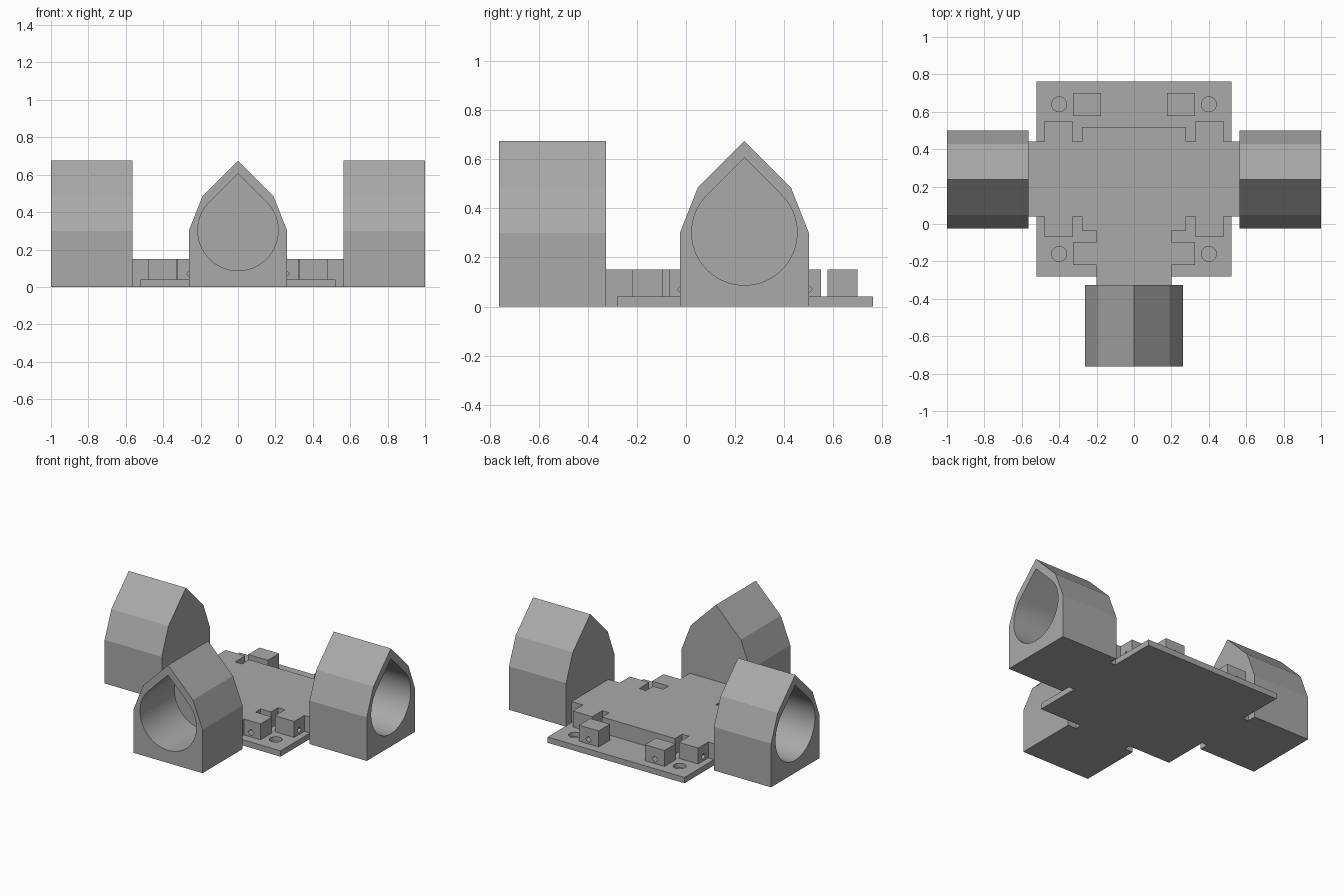
import bpy, bmesh, math
from mathutils import Matrix

if "Cube" in bpy.data.objects:
    bpy.data.objects.remove(bpy.data.objects["Cube"])

CY = 0.24          # centre of the plate in y
DECK_Z = 0.15      # top of deck and clip blocks
PLATE_Z = 0.04

grey = bpy.data.materials.new("plain grey")
grey.diffuse_color = (0.40, 0.40, 0.40, 1)
grey.use_nodes = True
grey.node_tree.nodes["Principled BSDF"].inputs["Base Color"].default_value = grey.diffuse_color


def prism(name, pts, depth, matrix=Matrix()):
    """Extrude a flat outline along local z, then place it with a matrix."""
    bm = bmesh.new()
    face = bm.faces.new([bm.verts.new((x, y, 0)) for x, y in pts])
    new = bmesh.ops.extrude_face_region(bm, geom=[face])["geom"]
    bmesh.ops.translate(bm, vec=(0, 0, depth),
                        verts=[g for g in new if isinstance(g, bmesh.types.BMVert)])
    bmesh.ops.recalc_face_normals(bm, faces=bm.faces)
    bm.transform(matrix)
    me = bpy.data.meshes.new(name)
    bm.to_mesh(me)
    bm.free()
    me.materials.append(grey)
    ob = bpy.data.objects.new(name, me)
    bpy.context.collection.objects.link(ob)
    return ob


def box(name, x0, x1, y0, y1, z0, z1):
    return prism(name, [(x0, y0), (x1, y0), (x1, y1), (x0, y1)], z1 - z0,
                 Matrix.Translation((0, 0, z0)))


def combine(target, tool, operation):
    """Apply a boolean and remove the tool object."""
    mod = target.modifiers.new("boolean", 'BOOLEAN')
    mod.operation, mod.solver, mod.object = operation, 'EXACT', tool
    bpy.context.view_layer.objects.active = target
    bpy.ops.object.modifier_apply(modifier=mod.name)
    bpy.data.objects.remove(tool)


def smooth(ob):
    bpy.ops.object.select_all(action='DESELECT')
    ob.select_set(True)
    bpy.context.view_layer.objects.active = ob
    bpy.ops.object.shade_smooth_by_angle(angle=math.radians(20))


def circle(x, y, r, n):
    return [(x + r * math.cos(2 * math.pi * i / n), y + r * math.sin(2 * math.pi * i / n))
            for i in range(n)]


# Base plate with the raised T-shaped deck
base = box("base_plate", -0.522, 0.522, CY - 0.522, CY + 0.522, 0, PLATE_Z)
half = [(0.20, -0.326), (0.20, -0.22), (0.326, -0.22), (0.326, -0.095), (0.20, -0.095),
        (0.20, CY - 0.278), (0.278, CY - 0.278), (0.278, CY - 0.20), (0.33, CY - 0.20),
        (0.33, CY - 0.31), (0.478, CY - 0.31), (0.478, CY - 0.20), (0.565, CY - 0.20),
        (0.565, CY + 0.20), (0.478, CY + 0.20), (0.478, CY + 0.31), (0.33, CY + 0.31),
        (0.33, CY + 0.20), (0.278, CY + 0.20), (0.278, CY + 0.278)]
deck = prism("deck", half + [(-x, y) for x, y in reversed(half)], DECK_Z)
combine(base, deck, 'UNION')

TURN_X = Matrix.Rotation(math.pi / 2, 4, 'Y') @ Matrix.Rotation(math.pi / 2, 4, 'Z')
TURN_Y = Matrix.Rotation(math.pi / 2, 4, 'X')      # local z becomes -y
for s in (-1, 1):
    # Free-standing clip blocks at the back
    xs = sorted((s * 0.176, s * 0.326))
    combine(base, box("clip", *xs, 0.577, 0.70, 0.02, DECK_Z), 'UNION')
    # Blind screw sockets in the plate corners
    for y in (CY - 0.40, CY + 0.40):
        combine(base, prism("screw_hole", circle(s * 0.40, y, 0.04, 32), 0.1,
                            Matrix.Translation((0, 0, 0.01))), 'DIFFERENCE')
    # Diamond holes through front and back clip blocks
    diamond = circle(s * 0.253, 0.07, 0.023, 4)
    for y0, y1 in ((-0.23, -0.085), (0.567, 0.71)):
        combine(base, prism("diamond_cut", diamond, y1 - y0,
                            Matrix.Translation((0, y1, 0)) @ TURN_Y), 'DIFFERENCE')
    # Diamond holes through the side clip blocks
    for y in (CY - 0.255, CY + 0.255):
        x0 = 0.32 if s > 0 else -0.49
        combine(base, prism("diamond_cut", circle(y, 0.07, 0.021, 4), 0.17,
                            Matrix.Translation((x0, 0, 0)) @ TURN_X), 'DIFFERENCE')
smooth(base)

# House-shaped tube holders, each with a blind teardrop bore
OUTLINE = [(-0.263, 0), (0.263, 0), (0.263, 0.30), (0.19, 0.485),
           (0, 0.675), (-0.19, 0.485), (-0.263, 0.30)]
R, BORE_Z, LENGTH, WALL = 0.215, 0.302, 0.436, 0.06
TEARDROP = [(0, BORE_Z + R * math.sqrt(2))]
for i in range(49):
    a = math.radians(135 + 270 * i / 48)
    TEARDROP.append((R * math.cos(a), BORE_Z + R * math.sin(a)))

for name, angle, origin in (("front_holder", 0, (0, -0.326, 0)),
                            ("right_holder", 90, (0.564, CY - 0.002, 0)),
                            ("left_holder", -90, (-0.564, CY - 0.002, 0))):
    place = Matrix.Translation(origin) @ Matrix.Rotation(math.radians(angle), 4, 'Z') @ TURN_Y
    holder = prism(name, OUTLINE, LENGTH, place)
    bore = prism("bore", TEARDROP, LENGTH, place @ Matrix.Translation((0, 0, WALL)))
    combine(holder, bore, 'DIFFERENCE')
    smooth(holder)
